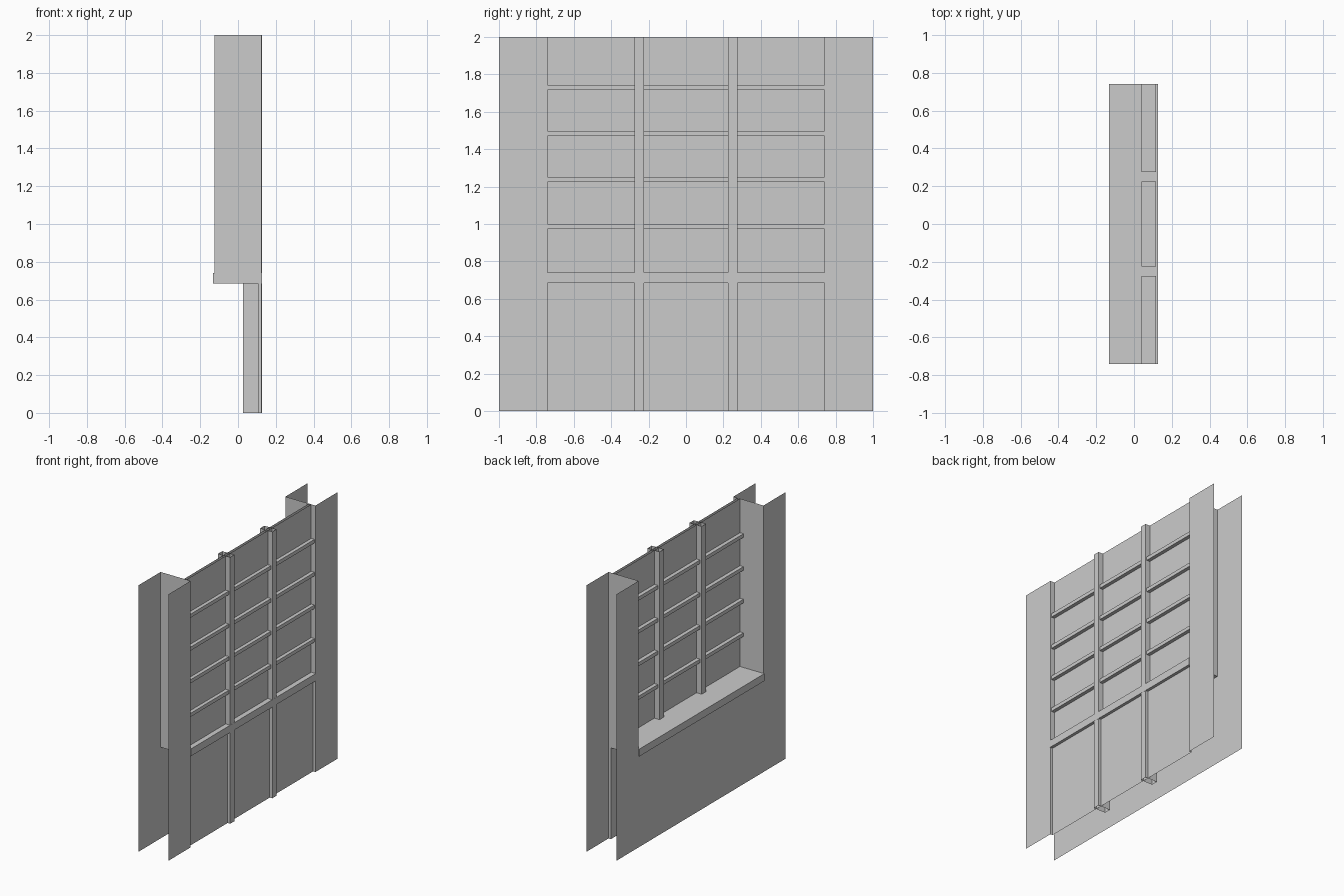
import bpy, bmesh

if "Cube" in bpy.data.objects:
    bpy.data.objects.remove(bpy.data.objects["Cube"])

OUT, INN = 0.125, -0.125      # outer and inner wall skins
W, H = 0.74, 2.0              # half width of opening, height
SILL0, SILL1 = 0.685, 0.74    # sill bottom and top


def finish(name, bm):
    me = bpy.data.meshes.new(name)
    bm.to_mesh(me)
    bm.free()
    ob = bpy.data.objects.new(name, me)
    bpy.context.collection.objects.link(ob)
    return ob


def box(name, x, y, z, caps=True):
    """Box from ranges; caps=False leaves top and bottom open."""
    bm = bmesh.new()
    bmesh.ops.create_cube(bm, size=1)
    for v in bm.verts:
        v.co = [r[0] if c < 0 else r[1] for c, r in zip(v.co, (x, y, z))]
    if not caps:
        ends = [f for f in bm.faces if abs(f.normal.z) > 0.5]
        bmesh.ops.delete(bm, geom=ends, context='FACES_ONLY')
    return finish(name, bm)


def sheet_x(name, x, y, z, flip=False):
    """Thin wall sheet facing +x (or -x when flipped)."""
    pts = [(x, y[0], z[0]), (x, y[1], z[0]), (x, y[1], z[1]), (x, y[0], z[1])]
    bm = bmesh.new()
    bm.faces.new([bm.verts.new(p) for p in (pts[::-1] if flip else pts)])
    return finish(name, bm)


def sheet_y(name, y, x, z):
    """Thin jamb sheet facing the middle of the opening."""
    pts = [(x[0], y, z[0]), (x[1], y, z[0]), (x[1], y, z[1]), (x[0], y, z[1])]
    bm = bmesh.new()
    bm.faces.new([bm.verts.new(p) for p in (pts[::-1] if y < 0 else pts)])
    return finish(name, bm)


# wall skins and jambs on both sides
for s, side in ((-1, "left"), (1, "right")):
    ys = sorted((s * W, s * 1.0))
    sheet_x(f"outer_wall_{side}", OUT, ys, (0, H))
    sheet_x(f"inner_wall_{side}", INN, ys, (0, H), True)
    sheet_y(f"window_jamb_{side}", s * W, (INN, OUT), (SILL0, H))
    sheet_y(f"lower_jamb_{side}", s * W, (0.106, OUT), (0, SILL0))

# inner wall under the window, spandrel panel and sill
sheet_x("inner_wall_lower", INN, (-W, W), (0, SILL1), True)
sheet_x("spandrel_panel", 0.106, (-W, W), (0, SILL0))
box("sill", (-0.132, 0.128), (-W, W), (SILL0, SILL1))

# double glazing
sheet_x("outer_glass", 0.09, (-W, W), (SILL1, H))
sheet_x("inner_glass", 0.07, (-W, W), (SILL1, H), True)

# open-ended mullion tubes
for y in (-0.25, 0.25):
    box("mullion", (0.027, 0.127), (y - 0.025, y + 0.025), (0, H), caps=False)

# horizontal glazing bars between the mullions
for z in (0.973, 1.225, 1.47, 1.717):
    for y0, y1 in ((-W, -0.275), (-0.225, 0.225), (0.275, W)):
        box("glazing_bar", (0.041, 0.117), (y0, y1), (z, z + 0.027))
